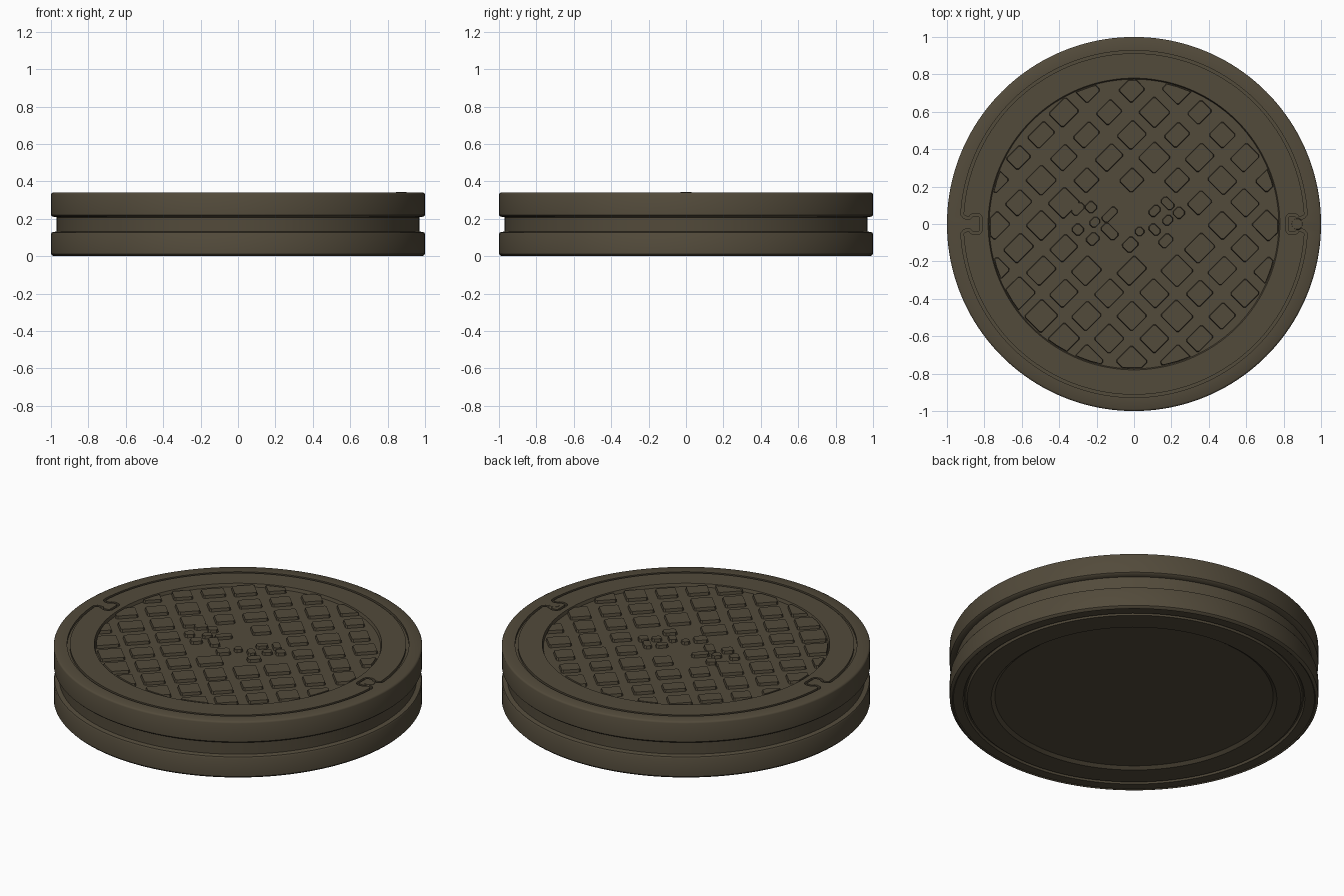
import bpy, bmesh, math, random
from mathutils import Vector

if "Cube" in bpy.data.objects:
    bpy.data.objects.remove(bpy.data.objects["Cube"])

random.seed(4)
TOP, FLOOR = 0.34, 0.322

iron = bpy.data.materials.new("dark_brown_iron")
iron.diffuse_color = (0.085, 0.069, 0.043, 1)
iron.use_nodes = True
iron.node_tree.nodes["Principled BSDF"].inputs["Base Color"].default_value = iron.diffuse_color


def finish(name, bm, angle=35):
    bmesh.ops.recalc_face_normals(bm, faces=bm.faces[:])
    me = bpy.data.meshes.new(name)
    bm.to_mesh(me)
    bm.free()
    ob = bpy.data.objects.new(name, me)
    bpy.context.collection.objects.link(ob)
    me.materials.append(iron)
    bpy.ops.object.select_all(action='DESELECT')
    ob.select_set(True)
    bpy.context.view_layer.objects.active = ob
    if angle:
        bpy.ops.object.shade_smooth_by_angle(angle=math.radians(angle))
    return ob


def lathe(bm, profile, n=160):
    rings = []
    for r, z in profile:
        rings.append([bm.verts.new((r * math.cos(2 * math.pi * i / n),
                                    r * math.sin(2 * math.pi * i / n), z)) for i in range(n)])
    for a, b in zip(rings, rings[1:]):
        for i in range(n):
            j = (i + 1) % n
            bm.faces.new((a[i], a[j], b[j], b[i]))
    bm.faces.new(rings[0])
    bm.faces.new(rings[-1])


# Cover body: stepped underside, grooved side wall, recessed top panel
bm = bmesh.new()
lathe(bm, [(0.755, 0.02), (0.775, 0.005), (0.905, 0.005), (0.912, 0.018), (0.92, 0.018), (0.927, 0.005),
           (0.98, 0.005), (0.985, 0.0), (0.992, 0.003), (1.0, 0.012), (1.0, 0.118), (0.995, 0.127),
           (0.97, 0.132), (0.97, 0.208), (0.992, 0.212), (1.0, 0.22), (1.0, 0.33),
           (0.997, 0.336), (0.99, TOP), (0.78, TOP), (0.774, FLOOR)])
body = finish("cover_body", bm)

# Groove cutter: ring path that detours inward around the two lifting notches
half = []
for i in range(71):
    a = math.radians(-86.9 + 173.8 * i / 70)
    half.append((0.92 * math.sin(a), 0.92 * math.cos(a)))
notch = [(0.906, 0.036), (0.89, 0.033), (0.877, 0.034), (0.868, 0.045), (0.85, 0.05),
         (0.828, 0.047), (0.818, 0.035)]
notch = notch + [(x, -y) for x, y in reversed(notch)]
path = half + notch + [(-x, -y) for x, y in half] + [(-x, -y) for x, y in notch]
bm = bmesh.new()
rows = []
n = len(path)
for i in range(n):
    p, q, s = Vector(path[i - 1]), Vector(path[i]), Vector(path[(i + 1) % n])
    t = (s - p).normalized()
    m = Vector((-t.y, t.x)) * 0.0075
    rows.append([bm.verts.new((q.x + k * m.x, q.y + k * m.y, z))
                 for k, z in ((1, 0.325), (-1, 0.325), (-1, 0.37), (1, 0.37))])
for i in range(n):
    a, b = rows[i], rows[(i + 1) % n]
    for k in range(4):
        l = (k + 1) % 4
        bm.faces.new((a[k], a[l], b[l], b[k]))
cutter = finish("groove_cutter", bm, 0)
cutter.hide_render = True
cutter.hide_set(True)
mod = body.modifiers.new("groove", 'BOOLEAN')
mod.operation, mod.solver, mod.object = 'DIFFERENCE', 'EXACT', cutter


# Tread: diagonal raised blocks, trimmed to the round panel
def block(bm, x, y, su, sv, turn=math.pi / 4, c=0.008):
    u, v = su / 2, sv / 2
    pts = [(u, v - c), (u - c, v), (c - u, v), (-u, v - c), (-u, c - v), (c - u, -v), (u - c, -v), (u, c - v)]
    cs, sn = math.cos(turn), math.sin(turn)
    bm.faces.new([bm.verts.new((x + a * cs - b * sn, y + a * sn + b * cs, TOP - 0.001)) for a, b in pts])


bm = bmesh.new()
pitch = 0.121
for a in range(-10, 8):
    for b in range(-8, 11):
        if (a + b) % 2:
            continue
        x, y = 0.23 + pitch * a, -0.25 + pitch * b
        if math.hypot(x, y) > 0.86 or (abs(x) < 0.3 and abs(y) < 0.13):
            continue
        big = 0.01 if y < 0 else 0.0
        block(bm, x, y, random.uniform(0.095, 0.125) + big, random.uniform(0.08, 0.12) + big)

# Small studs in the middle of the tread
for x, y, su, sv in ((-0.30, 0.08, 0.07, 0.04), (-0.23, 0.09, 0.05, 0.05), (-0.30, -0.03, 0.05, 0.05),
                     (-0.22, -0.08, 0.06, 0.05), (-0.21, 0.01, 0.05, 0.04), (-0.13, 0.05, 0.09, 0.04),
                     (-0.13, -0.04, 0.05, 0.09), (-0.02, -0.11, 0.07, 0.06), (0.03, -0.04, 0.04, 0.04),
                     (0.11, 0.07, 0.06, 0.04), (0.18, 0.11, 0.04, 0.07), (0.24, 0.06, 0.05, 0.05),
                     (0.11, -0.03, 0.04, 0.06), (0.18, 0.02, 0.05, 0.04), (0.17, -0.09, 0.07, 0.05)):
    block(bm, x, y, su, sv, c=0.01)

for k in range(72):
    d = Vector((math.cos(math.pi * k / 36), math.sin(math.pi * k / 36), 0))
    bmesh.ops.bisect_plane(bm, geom=bm.verts[:] + bm.edges[:] + bm.faces[:],
                           plane_co=d * 0.768, plane_no=d, clear_outer=True)
bmesh.ops.delete(bm, geom=[f for f in bm.faces if f.calc_area() < 0.0006], context='FACES')
bmesh.ops.recalc_face_normals(bm, faces=bm.faces[:])

# Raise each block with sloping sides
tops = bm.faces[:]
res = bmesh.ops.extrude_face_region(bm, geom=tops, use_keep_orig=True)
low = [f for f in res["geom"] if isinstance(f, bmesh.types.BMFace)]
for f in low:
    c = f.calc_center_median()
    for v in f.verts:
        d = v.co - c
        v.co += d.normalized() * 0.005
        v.co.z = FLOOR - 0.004
finish("tread_blocks", bm, 30)

# Small plug in the right-hand lifting notch
bm = bmesh.new()
bmesh.ops.create_cone(bm, cap_ends=True, segments=20, radius1=0.033, radius2=0.028, depth=0.01)
bmesh.ops.translate(bm, verts=bm.verts[:], vec=(0.872, 0, TOP - 0.003))
finish("notch_plug", bm)
